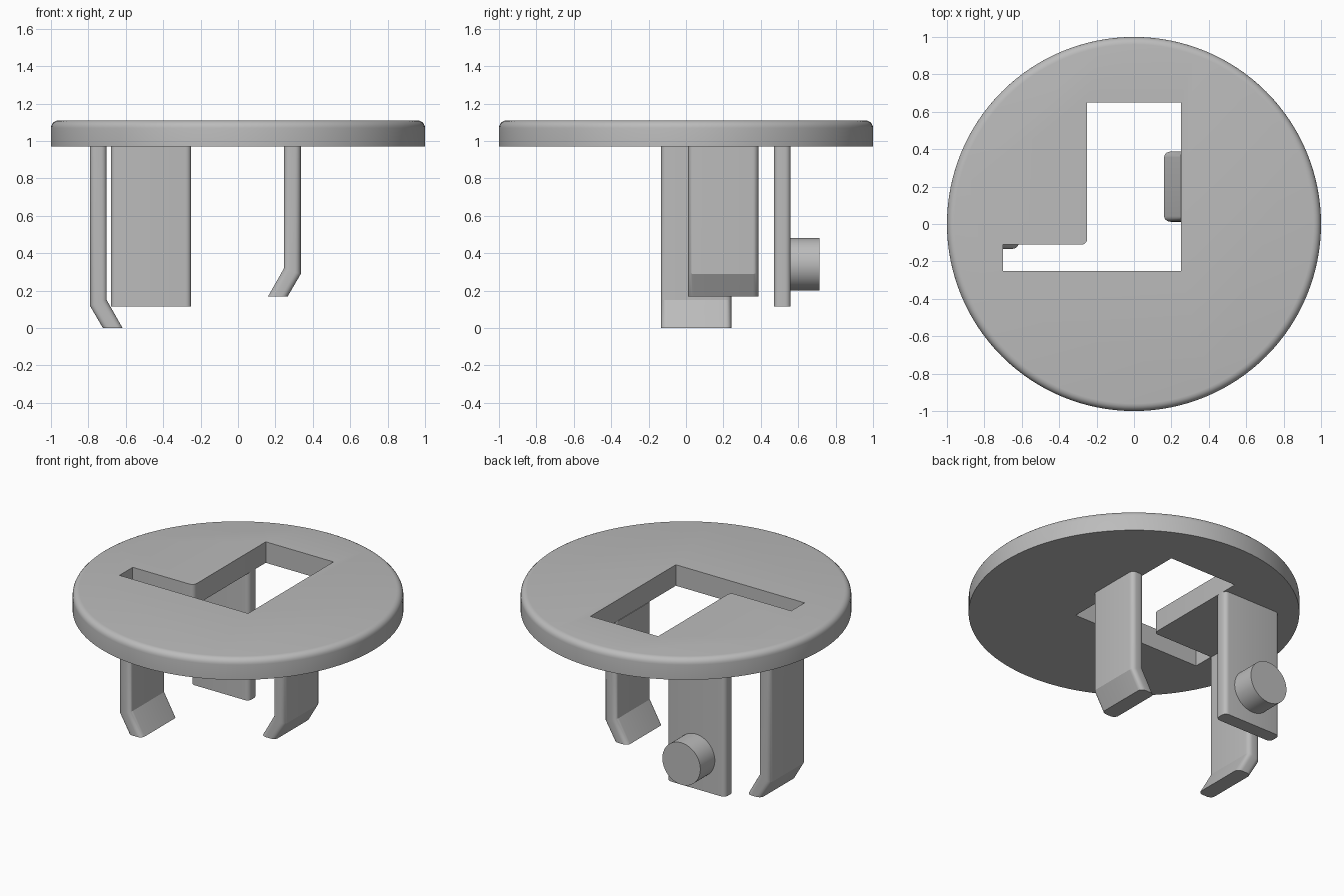
import bpy
import bmesh
import math
from mathutils import Matrix, Vector

if "Cube" in bpy.data.objects:
    bpy.data.objects.remove(bpy.data.objects["Cube"], do_unlink=True)

grey = bpy.data.materials.new("plain_grey")
grey.use_nodes = True
grey.diffuse_color = (0.5, 0.5, 0.5, 1)
grey.node_tree.nodes["Principled BSDF"].inputs["Base Color"].default_value = (0.5, 0.5, 0.5, 1)

PLATE_BOTTOM, PLATE_TOP = 0.97, 1.11
ROUND = 0.03


def make_object(name, bm):
    bmesh.ops.recalc_face_normals(bm, faces=bm.faces[:])
    mesh = bpy.data.meshes.new(name)
    bm.to_mesh(mesh)
    bm.free()
    mesh.materials.append(grey)
    obj = bpy.data.objects.new(name, mesh)
    bpy.context.collection.objects.link(obj)
    return obj


def activate(obj):
    bpy.ops.object.select_all(action="DESELECT")
    obj.select_set(True)
    bpy.context.view_layer.objects.active = obj


def smooth(obj):
    activate(obj)
    bpy.ops.object.shade_smooth_by_angle(angle=math.radians(22))


def prism(points, offset):
    """Extrude a flat outline along an offset vector."""
    bm = bmesh.new()
    face = bm.faces.new([bm.verts.new(p) for p in points])
    side = bmesh.ops.extrude_face_region(bm, geom=[face], use_keep_orig=True)
    verts = [g for g in side["geom"] if isinstance(g, bmesh.types.BMVert)]
    bmesh.ops.translate(bm, verts=verts, vec=Vector(offset))
    bmesh.ops.recalc_face_normals(bm, faces=bm.faces[:])
    return bm


def bevel(bm, edges, radius, segments=5):
    bmesh.ops.bevel(bm, geom=edges, offset=radius, offset_type="OFFSET",
                    segments=segments, profile=0.5, affect="EDGES")


def long_edges(bm):
    """Edges that run mainly up the height of a leg."""
    return [e for e in bm.edges
            if abs(e.verts[0].co.z - e.verts[1].co.z) > 0.05]


def cylinder(radius, depth, segments, matrix):
    bm = bmesh.new()
    bmesh.ops.create_cone(bm, cap_ends=True, segments=segments, radius1=radius,
                          radius2=radius, depth=depth, matrix=matrix)
    return bm


# Round cover with a softened upper rim
bm = cylinder(1, PLATE_TOP - PLATE_BOTTOM, 128,
              Matrix.Translation((0, 0, (PLATE_TOP + PLATE_BOTTOM) / 2)))
rim = [e for e in bm.edges if all(v.co.z > PLATE_TOP - 0.01 for v in e.verts)]
bevel(bm, rim, 0.04)
cover = make_object("round_cover", bm)

# L-shaped opening with one rounded inner corner
outline = [(-0.7, -0.25), (0.25, -0.25), (0.25, 0.65),
           (-0.25, 0.65), (-0.25, -0.11), (-0.7, -0.11)]
bm = prism([(x, y, 0.9) for x, y in outline], (0, 0, 0.3))
inner = [e for e in long_edges(bm)
         if (e.verts[0].co.xy - Vector((-0.25, -0.11))).length < 0.01]
bevel(bm, inner, ROUND)
cutter = make_object("opening_cutter", bm)
cutter.hide_render = True

cut = cover.modifiers.new("opening", "BOOLEAN")
cut.operation = "DIFFERENCE"
cut.solver = "EXACT"
cut.object = cutter
activate(cover)
bpy.ops.object.modifier_apply(modifier=cut.name)
bpy.data.objects.remove(cutter, do_unlink=True)
smooth(cover)


# Two clips, each with a tip bent towards the middle
def clip(name, inner_x, side, y0, bottom):
    thick = 0.09
    profile = [(0, PLATE_BOTTOM), (thick, PLATE_BOTTOM), (thick, bottom + 0.12),
               (0.02, bottom), (-0.085, bottom), (0, bottom + 0.15)]
    points = [(inner_x + side * x, y0, z) for x, z in profile]
    bm = prism(points, (0, 0.375, 0))
    bevel(bm, long_edges(bm), ROUND)
    smooth(make_object(name, bm))


clip("left_clip", 0.246, 1, 0.012, 0.17)
clip("right_clip", -0.702, -1, -0.133, 0)

# Back tongue with rounded upright edges
corners = [(-0.68, 0.47), (-0.25, 0.47), (-0.25, 0.56), (-0.68, 0.56)]
bm = prism([(x, y, 0.115) for x, y in corners], (0, 0, PLATE_BOTTOM - 0.115))
bevel(bm, long_edges(bm), ROUND)
smooth(make_object("back_tongue", bm))

# Peg on the back of the tongue
bm = cylinder(0.14, 0.16, 64, Matrix.Translation((-0.465, 0.633, 0.341))
              @ Matrix.Rotation(math.pi / 2, 4, "X"))
smooth(make_object("back_peg", bm))
